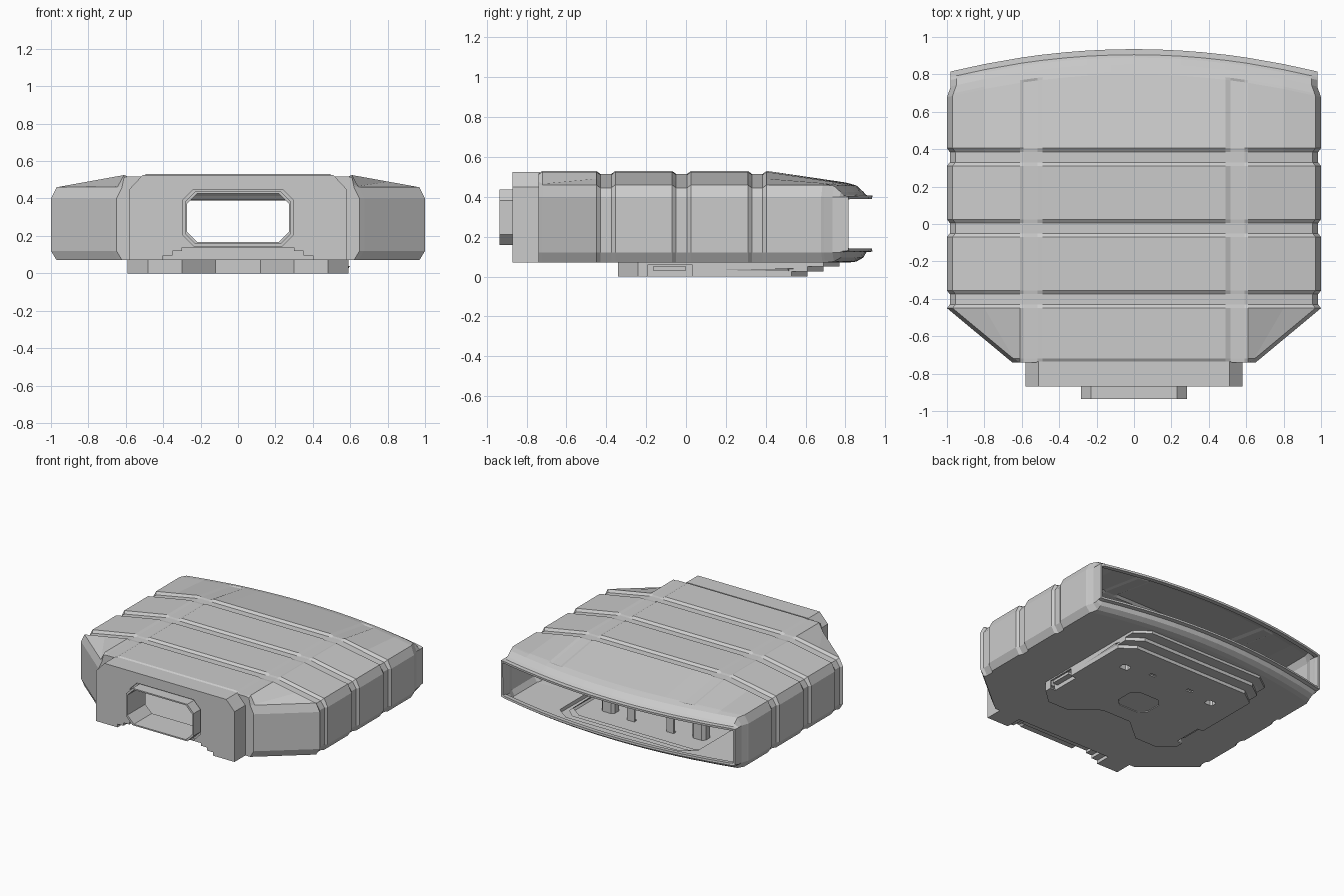
import bpy, bmesh

if "Cube" in bpy.data.objects:
    bpy.data.objects.remove(bpy.data.objects["Cube"])

def make_object(name, bm, hidden=False):
    bmesh.ops.recalc_face_normals(bm, faces=bm.faces)
    me = bpy.data.meshes.new(name)
    bm.to_mesh(me)
    bm.free()
    ob = bpy.data.objects.new(name, me)
    bpy.context.collection.objects.link(ob)
    if hidden:
        ob.hide_render = True
        ob.hide_set(True)
    return ob

def loft(name, rings, cap_start=True, cap_end=True, closed_path=False, hidden=False):
    bm = bmesh.new()
    vs = [[bm.verts.new(p) for p in r] for r in rings]
    n = len(rings[0])
    pairs = list(zip(vs, vs[1:])) + ([(vs[-1], vs[0])] if closed_path else [])
    for a, b in pairs:
        for i in range(n):
            j = (i + 1) % n
            bm.faces.new((a[i], a[j], b[j], b[i]))
    if cap_start:
        bm.faces.new(vs[0])
    if cap_end:
        bm.faces.new(vs[-1])
    bmesh.ops.remove_doubles(bm, verts=bm.verts, dist=1e-5)
    return make_object(name, bm, hidden)

def box(name, x0, x1, y0, y1, z0, z1, hidden=False):
    ring = [(x0, y0), (x1, y0), (x1, y1), (x0, y1)]
    return loft(name, [[(x, y, z) for x, y in ring] for z in (z0, z1)], hidden=hidden)

def cut(ob, cutter):
    m = ob.modifiers.new("cut", 'BOOLEAN')
    m.object = cutter
    m.operation = 'DIFFERENCE'
    m.solver = 'EXACT'

def shell(ob, t):
    m = ob.modifiers.new("shell", 'SOLIDIFY')
    m.thickness = t
    m.offset = -1
    m.use_even_offset = True

def octagon(hx, hy, c, cx=0, cy=0):
    q = [(hx, hy - c), (hx - c, hy)]
    half = q + [(-x, y) for x, y in reversed(q)]
    return [(cx + x, cy + y) for x, y in half + [(-x, -y) for x, y in half]]

# Housing: ribbed sections along y, bowed towards the open back
def section(y, w, zb, zt, channel, inset=0.0):
    w, zt = w - inset, zt - inset
    zs = min(0.46 - inset, zt - 0.002)
    t = max(0, min(1, (y - 0.41) / 0.4))
    xm = min(0.8, w - 0.033)
    ze = zt - 0.005 if y < 0.8 else zt
    zm = ze + (zs - ze) * (xm - 0.61) / (w - 0.03 - 0.61)
    half = [(x, zb) for x in (0, .125, .25, .37, .49, .61, xm, w - .03)]
    half += [(w, max(0.12, zb + 0.005)), (w, min(0.40, zt - 0.004)), (w - .03, zs), (xm, zm), (.61, ze),
             (.59, zt - channel), (.515, zt - channel), (.49, zt)]
    half += [(x, zt) for x in (.37, .25, .125, 0)]
    pts = half + [(-x, z) for x, z in half[-2:0:-1]]
    return [(x, y - 0.125 * t * x * x, z) for x, z in pts]

stations = [(-.74, .65, .07, .517, 0), (-.72, .675, .07, .53, .012)]
rings = [section(*s) for s in stations]
for g in (-.45, -.07, .31):
    rings += [section(g, 1, .07, .53, .012), section(g + .02, 1, .07, .53, 0, .015),
              section(g + .075, 1, .07, .53, 0, .015), section(g + .095, 1, .07, .53, .012)]
for s in [(.80, 1, .07, .472, .008), (.815, .995, .07, .468, 0), (.855, .98, .075, .457, 0),
          (.89, .98, .095, .425, 0), (.905, .98, .122, .408, 0), (.935, .98, .125, .406, 0)]:
    rings.append(section(*s))
housing = loft("housing", rings, cap_end=False)
shell(housing, 0.016)

# Stepped tray under the floor
def tray_outline(yb, z, d=0.0):
    half = [(.12, -.19 + d), (.3, -.34 + d), (.48 - d / 2, -.34 + d), (.59 - d, -.24 + d / 2),
            (.59 - d, yb - .08), (.48 - d / 2, yb - d)]
    return [(x, y, z) for x, y in half + [(-x, y) for x, y in reversed(half)]]

tray = loft("floor_tray", [tray_outline(yb, z) for yb, z in
            ((.77, .086), (.77, .05), (.69, .05), (.69, .025), (.61, .025), (.61, 0))], cap_start=False)
shell(tray, 0.012)
cut(housing, loft("tray_opening_cutter", [tray_outline(.77, z, .008) for z in (.03, .12)], hidden=True))

# Centre recess, side notches and mounting holes in the tray
recess = loft("recess_cutter", [[(x, y, z) for x, y in octagon(.13, .11, .05, 0, .05)]
              for z in (-.01, .006)], hidden=True)
cut(tray, recess)
for s, side in ((1, "right"), (-1, "left")):
    xs = sorted((s * .53, s * .62))
    cut(tray, box(side + "_notch_cutter", *xs, -.19, .03, -.01, .06, hidden=True))
    xs = sorted((s * .53, s * .545))
    box(side + "_notch_wall", *xs, -.2, .04, 0, .08)
    xs = sorted((s * .54, s * .588))
    box(side + "_latch_tab", *xs, -.165, .0, .03, .05)
    # Hollow posts standing on the tray
    ring = octagon(.055, .045, .02, s * .38, .36)
    inner = octagon(.035, .027, .012, s * .38, .36)
    cut(tray, loft(side + "_hole_cutter", [[(x, y, z) for x, y in inner] for z in (-.01, .03)], hidden=True))
    loft(side + "_post", [[(x, y, z) for x, y in r] for r, z in
         ((ring, .011), (ring, .13), (inner, .13), (inner, .011))], False, False, True)
    cut(tray, box(side + "_slot_cutter", s * .165 - .025, s * .165 + .025, .385, .41, -.01, .03, hidden=True))
    box(side + "_clip", s * .165 - .03, s * .165 + .03, .41, .425, .01, .12)

# Front block with chamfered top corners
half = [(.58, .07), (.58, .45), (.51, .525)]
prof = half + [(-x, z) for x, z in reversed(half)]
block = loft("front_block", [[(x, y, z) for x, z in prof] for y in (-.87, -.735)])

# Window through block and housing, with a thin projecting frame
window = loft("window_cutter", [[(x, y, z) for x, z in octagon(.297, .152, .06, 0, .297)]
              for y in (-1, -.6)], hidden=True)
cut(block, window)
cut(housing, window)
outer, inner, seat = (octagon(a, b, .055, 0, .297) for a, b in ((.284, .14), (.272, .13), (.297, .152)))
loft("window_frame", [[(x, y, z) for x, z in r] for r, y in
     ((outer, -.935), (outer, -.85), (seat, -.85), (seat, -.72), (inner, -.72), (inner, -.935))],
     False, False, True)

# Stepped notch in the underside of the block
steps = [(.4, .05), (.4, .095), (.35, .095), (.35, .118), (.3, .118), (.3, .138)]
prof = steps + [(-x, z) for x, z in reversed(steps)]
cut(block, loft("step_cutter", [[(x, y, z) for x, z in prof] for y in (-.9, -.75)], hidden=True))
